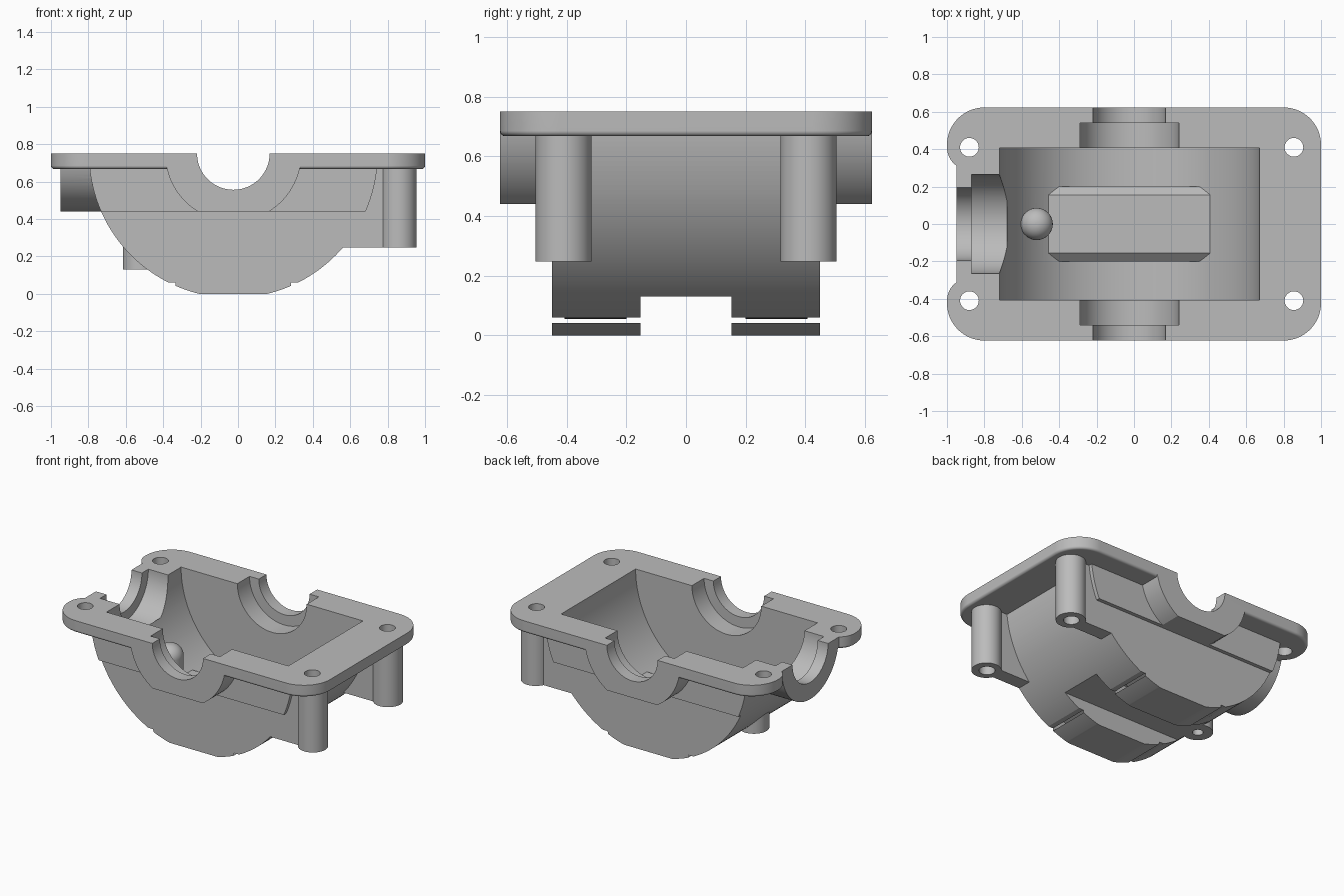
import bpy, bmesh, math

if "Cube" in bpy.data.objects:
    bpy.data.objects.remove(bpy.data.objects["Cube"])

CX, CZ = -0.025, 0.75          # main bore centre (x, z)
R_OUT, R_IN = 0.772, 0.695     # housing shell radii

metal = bpy.data.materials.new("grey metal")
metal.diffuse_color = (0.5, 0.5, 0.5, 1)
metal.use_nodes = True
metal.node_tree.nodes["Principled BSDF"].inputs["Base Color"].default_value = metal.diffuse_color


def arc(cu, cv, r, a0, a1, n):
    return [(cu + r * math.cos(math.radians(a0 + (a1 - a0) * i / n)),
             cv + r * math.sin(math.radians(a0 + (a1 - a0) * i / n))) for i in range(n + 1)]


def circle(cu, cv, r, n=64):
    return arc(cu, cv, r, 0, 360, n)[:-1]


def prism(name, pts, axis, lo, hi, bevel=None):
    """Extrude a 2D outline along an axis; bevel = (end position, width, segments)."""
    def place(u, v, w):
        return {"X": (w, u, v), "Y": (u, w, v), "Z": (u, v, w)}[axis]
    bm = bmesh.new()
    a = [bm.verts.new(place(u, v, lo)) for u, v in pts]
    b = [bm.verts.new(place(u, v, hi)) for u, v in pts]
    bm.faces.new(a)
    bm.faces.new(b)
    for i in range(len(pts)):
        j = (i + 1) % len(pts)
        bm.faces.new((a[i], a[j], b[j], b[i]))
    bmesh.ops.recalc_face_normals(bm, faces=bm.faces)
    if bevel:
        k = "XYZ".index(axis)
        edges = [e for e in bm.edges if all(abs(v.co[k] - bevel[0]) < 1e-5 for v in e.verts)]
        bmesh.ops.bevel(bm, geom=edges, offset=bevel[1], segments=bevel[2],
                        profile=0.5, affect='EDGES')
    me = bpy.data.meshes.new(name)
    bm.to_mesh(me)
    bm.free()
    ob = bpy.data.objects.new(name, me)
    bpy.context.collection.objects.link(ob)
    return ob


def box(name, x0, x1, y0, y1, z0, z1):
    return prism(name, [(x0, y0), (x1, y0), (x1, y1), (x0, y1)], "Z", z0, z1)


def combine(target, tool, op):
    m = target.modifiers.new("bool", 'BOOLEAN')
    m.operation, m.solver, m.object = op, 'EXACT', tool
    bpy.context.view_layer.objects.active = target
    bpy.ops.object.modifier_apply(modifier=m.name)
    bpy.data.objects.remove(tool)


def drop_angle(r, z):
    """Angle below horizontal where a circle about the bore reaches height z."""
    return math.degrees(math.asin((CZ - z) / r))


# half-round shell with small steps near the flat foot
t, s, s2, f = (drop_angle(R_OUT, z) for z in (0.70, 0.06, 0.042, 0.0))
profile = (arc(CX, CZ, R_OUT, 180 + t, 180 + s, 48) + [(CX - 0.309, 0.06)]
           + arc(CX, CZ, R_OUT, 180 + s2, 180 + f, 8)
           + arc(CX, CZ, R_OUT, 360 - f, 360 - s2, 8) + [(CX + 0.309, 0.06)]
           + arc(CX, CZ, R_OUT, 360 - s, 360 - t, 48))
housing = prism("gearbox_lower_housing", profile, "Y", -0.449, 0.449)

# flange with rounded corners and a recessed left edge
a = 180 + math.degrees(math.acos(0.07 / 0.12))
half = arc(0.8, 0.423, 0.2, 0, 90, 16) + arc(-0.8, 0.423, 0.2, 90, 180, 16) \
    + arc(-0.88, 0.41, 0.12, 180, a, 8)
outline = half + [(x, -y) for x, y in reversed(half)]
parts = [prism("flange", outline, "Z", 0.667, 0.75, (0.667, 0.018, 4))]

# thicker upper band and the cross-shaft bosses, both cut flat at the ledge height
g = drop_angle(R_OUT, 0.44)
parts.append(prism("upper_band", arc(CX, CZ, R_OUT, 180 + t, 180 + g, 16)
                   + arc(CX, CZ, R_OUT, 360 - g, 360 - t, 16), "Y", -0.475, 0.475))
b0, b1 = drop_angle(0.364, 0.70), drop_angle(0.364, 0.44)
parts.append(prism("cross_boss", arc(CX, CZ, 0.364, 180 + b0, 180 + b1, 16)
                   + arc(CX, CZ, 0.364, 360 - b1, 360 - b0, 16), "Y", -0.623, 0.623))

# left input boss
c = drop_angle(0.31, 0.70)
parts.append(prism("input_boss", arc(0, CZ, 0.31, 180 + c, 360 - c, 40), "X", -0.95, -0.68))

# drain boss, right bolt pillars and their webs
parts.append(prism("drain_boss", circle(-0.52, 0, 0.096), "Z", 0.13, 0.32))
for sy in (-1, 1):
    parts.append(box("web", 0.5, 0.86, *sorted((sy * 0.35, sy * 0.449)), 0.247, 0.70))
    parts.append(prism("pillar", circle(0.86, sy * 0.41, 0.094), "Z", 0.247, 0.70))
for p in parts:
    combine(housing, p, 'UNION')

# cavity cutter, leaving a chamfered floor hump and a domed post standing
cavity = prism("cavity", arc(CX, CZ, R_IN, 180, 360, 96)
               + [(CX + R_IN, 1), (CX - R_IN, 1)], "Y", -0.407, 0.407)
hump = prism("hump", [(-0.2, -0.2), (0.2, -0.2), (0.2, 0.165), (0.155, 0.206),
                      (-0.155, 0.206), (-0.2, 0.165)], "X", -1, 1)
post = prism("post", circle(-0.52, 0, 0.086, 48), "Z", 0.0, 0.43, (0.43, 0.08, 8))
combine(cavity, hump, 'DIFFERENCE')
combine(cavity, post, 'DIFFERENCE')

# shaft bores, bearing seats, bottom groove and bolt holes
cuts = [cavity,
        prism("cross_bore", circle(CX, CZ, 0.194, 96), "Y", -1, 1),
        prism("cross_seat", circle(CX, CZ, 0.265, 96), "Y", -0.54, 0.54),
        prism("input_bore", circle(0, CZ, 0.194, 96), "X", -1.2, -0.68),
        prism("input_seat", circle(0, CZ, 0.264, 96), "X", -0.87, -0.68),
        box("groove", -1.5, 1.5, -0.152, 0.152, -0.2, 0.13),
        prism("drain_hole", circle(-0.52, 0, 0.034, 32), "Z", 0.0, 0.3)]
for x in (-0.88, 0.855):
    for y in (-0.41, 0.41):
        cuts.append(prism("bolt_hole", circle(x, y, 0.05, 40), "Z", -0.5, 1.5))
for cut in cuts:
    combine(housing, cut, 'DIFFERENCE')

# the tiny upright step faces by the foot are open slits
bm = bmesh.new()
bm.from_mesh(housing.data)
slits = [fc for fc in bm.faces if abs(fc.normal.x) > 0.95
         and 0.041 < fc.calc_center_median().z < 0.061]
bmesh.ops.delete(bm, geom=slits, context='FACES')
bm.to_mesh(housing.data)
bm.free()

# finish: one grey, smooth curves with sharp edges
housing.data.materials.clear()
housing.data.materials.append(metal)
for poly in housing.data.polygons:
    poly.material_index = 0
bpy.ops.object.select_all(action='DESELECT')
housing.select_set(True)
bpy.context.view_layer.objects.active = housing
bpy.ops.object.shade_smooth_by_angle(angle=math.radians(25))
wn = housing.modifiers.new("flat_normals", 'WEIGHTED_NORMAL')
wn.keep_sharp = True
